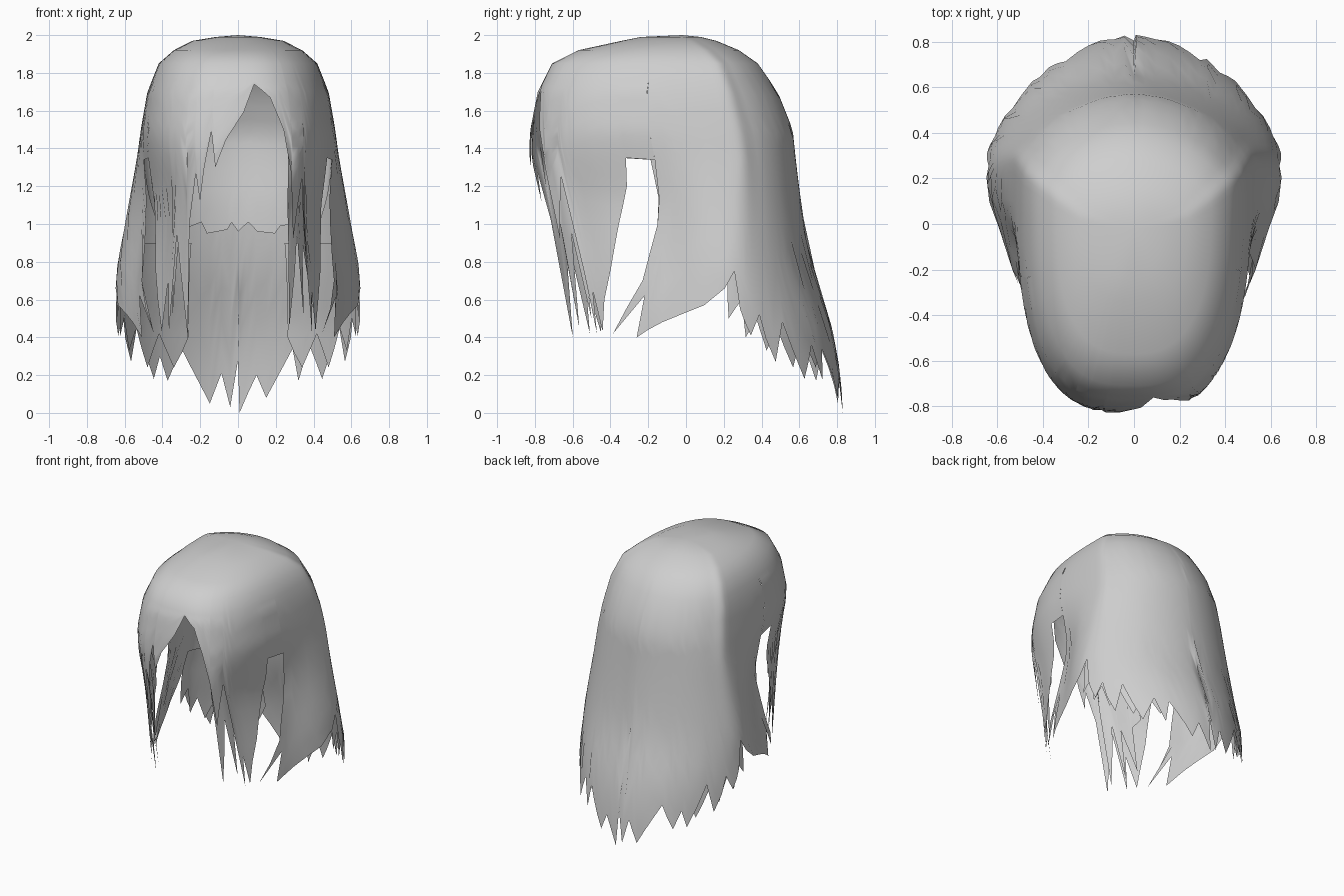
import bpy, bmesh, math

if "Cube" in bpy.data.objects:
    bpy.data.objects.remove(bpy.data.objects["Cube"])

hair = bpy.data.materials.new("light_grey_hair")
hair.diffuse_color = (0.62, 0.62, 0.62, 1)
hair.use_nodes = True
hair.node_tree.nodes["Principled BSDF"].inputs["Base Color"].default_value = hair.diffuse_color

# Head outline by height: z, half width, front y, back y, centre y, roundness
LEVELS = [
    (2.00, 0.00, -0.02, -0.02, -0.02, 2.0),
    (1.99, 0.12, -0.24, 0.08, -0.02, 2.1),
    (1.97, 0.24, -0.34, 0.16, 0.00, 2.3),
    (1.92, 0.34, -0.57, 0.28, 0.05, 2.5),
    (1.85, 0.42, -0.71, 0.38, 0.10, 2.6),
    (1.70, 0.48, -0.785, 0.485, 0.13, 2.7),
    (1.50, 0.515, -0.825, 0.565, 0.17, 2.7),
    (1.35, 0.535, -0.835, 0.58, 0.20, 2.6),
    (1.10, 0.58, -0.80, 0.61, 0.20, 2.3),
    (0.78, 0.64, -0.735, 0.66, 0.20, 2.1),
    (0.47, 0.66, -0.68, 0.77, 0.20, 2.0),
    (0.20, 0.65, -0.66, 0.82, 0.20, 2.0),
    (0.00, 0.64, -0.65, 0.83, 0.20, 2.0),
]


def clamp(f):
    f = max(0, min(1, f))
    return f * f * (3 - 2 * f)


def level_at(z):
    """Level index (fractional) for a height."""
    for i in range(len(LEVELS) - 1):
        a, b = LEVELS[i][0], LEVELS[i + 1][0]
        if z >= b:
            return i + (a - z) / (a - b)
    return len(LEVELS) - 1


def sweep(theta, z):
    """Side hair behind the ear gap bends forward as it falls."""
    t = abs(theta)
    if t < 75 or z > 1.35:
        return theta
    if z > 1.05:
        s = 2 * (1.35 - z) / 0.3
    elif z > 0.7:
        s = 2 + 10 * (1.05 - z) / 0.35
    else:
        s = 12 + 15 * min(1, (0.7 - z) / 0.28)
    return math.copysign(t - s * max(0, 1 - (t - 75) / 75), theta)


def surface(theta, v, scale, curl):
    i = min(int(v), len(LEVELS) - 2)
    f = v - i
    z, w, yf, yb, yc, p = (a + (b - a) * f for a, b in zip(LEVELS[i], LEVELS[i + 1]))
    a = math.radians(sweep(theta, z))
    c, s = math.cos(a), math.sin(a)
    low = clamp((1.55 - z) / 0.5)
    if c < 0:
        # the back narrows a little toward its middle
        p = p + (1.85 - p) * clamp(-2 * c)
    else:
        # the left of the fringe is fuller; the sides pinch in around the ear gap
        if s < 0:
            p += 0.25 * clamp(-4 * s) * (1 - low)
        pinch = low * (0.15 - 0.06 * clamp((0.9 - z) / 0.4))
        w *= 1 - pinch * clamp(c / 0.35) * clamp((0.95 - c) / 0.25)
    scale -= curl * clamp((1.5 - z) / 0.55)
    x = w * math.copysign(abs(s) ** (2 / p), s)
    y = -(yc - yf) * c ** (2 / p) if c > 0 else (yb - yc) * abs(c) ** (2 / p)
    return x * scale, yc + y * scale, z - (1 - scale) * 0.8 * max(0, z - 1.4)


def shell(name, hem, scale=1.0, top=2.0, rows=12, curl=0.0, inward=False):
    """Hair sheet falling from a height down to a jagged hem of (angle, z) points."""
    cols = []
    for (t0, z0), (t1, z1) in zip(hem, hem[1:]):
        n = max(1, math.ceil((t1 - t0) / 5))
        cols += [(t0 + (t1 - t0) * j / n, z0 + (z1 - z0) * j / n) for j in range(n)]
    cols.append(hem[-1])
    bm = bmesh.new()
    v0 = level_at(top)
    # shared rows over the dome, then rows spread down to each hem height
    dome = [v0]
    if top > 1.78:
        vs = level_at(1.76)
        dome += [k for k in range(len(LEVELS)) if v0 < k < vs] + [vs]
    grid = []
    for t, z in cols:
        v1 = level_at(z)
        vv = dome + [dome[-1] + (v1 - dome[-1]) * k / rows for k in range(1, rows + 1)]
        grid.append([bm.verts.new(surface(t, v, scale, curl)) for v in vv])
    for i in range(len(cols) - 1):
        if cols[i][0] == cols[i + 1][0]:
            continue  # slit beside the ear gap
        for k in range(len(grid[0]) - 1):
            bm.faces.new((grid[i][k], grid[i][k + 1], grid[i + 1][k + 1], grid[i + 1][k]))
    bmesh.ops.remove_doubles(bm, verts=bm.verts, dist=0.0005)
    bmesh.ops.dissolve_degenerate(bm, dist=0.0002, edges=bm.edges)
    if inward:
        bmesh.ops.reverse_faces(bm, faces=bm.faces)
    me = bpy.data.meshes.new(name)
    bm.to_mesh(me)
    bm.free()
    me.materials.append(hair)
    ob = bpy.data.objects.new(name, me)
    bpy.context.collection.objects.link(ob)
    bpy.ops.object.select_all(action='DESELECT')
    ob.select_set(True)
    bpy.context.view_layer.objects.active = ob
    bpy.ops.object.shade_smooth_by_angle(angle=math.radians(80))


def mirrored(hem):
    return [(-t, z) for t, z in reversed(hem)]


# Main hair: parted fringe, front locks, ear gaps, swept sides, long back
fringe = [(-23, 1.0), (-18, 1.27), (-17, 1.12), (-9, 1.49), (-8, 1.3),
          (6, 1.74), (14, 1.67), (21, 1.5), (26, 1.27), (27, 0.92)]
left_lock = [(24, 0.4), (28, 0.75), (32, 0.95), (36, 0.42), (38, 0.7), (42, 0.43)]
right_lock = [(36, 1.25), (38, 0.75), (40, 0.42), (41, 0.65), (43, 0.43)]
side = [(46, 0.6), (51, 0.76), (58, 1.0), (64, 1.2), (66, 1.35), (75, 1.34),
        (75, 0.42), (78.5, 0.62), (82.5, 0.4), (88, 0.48),
        (97, 0.57), (103, 0.75), (110, 0.55), (117, 0.41), (120, 0.52),
        (127, 0.27), (131, 0.48), (139, 0.18)]
back_right = [(145, 0.36), (149, 0.17), (152, 0.34), (165, 0.08), (170, 0.2),
              (179, 0.0), (180, 0.28)]
back_left = [(-180, 0.28), (-175.5, 0.03), (-171, 0.21), (-165, 0.05),
             (-151, 0.34), (-145, 0.17), (-142, 0.3)]
shell("main_hair", back_left + mirrored(left_lock + side) + fringe
      + right_lock + side + back_right)

# Shorter strands layered beneath the front locks and the side ends
lock = [(25, 0.95), (25.5, 0.45), (29, 0.75), (32, 0.95), (35, 0.5), (38, 0.9),
        (43, 0.55), (46, 0.9), (52, 0.95)]
ends = [(100, 0.7), (106, 0.5), (110, 0.6), (115, 0.4), (119, 0.5), (124, 0.33),
        (129, 0.45), (135, 0.24), (141, 0.42), (147, 0.24), (154, 0.4)]
for label, flip in (("right", lambda h: h), ("left", mirrored)):
    shell("under_lock_" + label, flip(lock), 0.965, 1.5, 8)
    shell("under_ends_" + label, flip(ends), 0.975, 0.9, 8)

# Inner layer at the back of the head, curling in to a short ragged hem
inner = [(85, 1.36), (100, 1.15), (115, 1.0), (125, 0.96), (140, 1.0), (150, 0.99),
         (154, 0.95), (166, 0.96), (172, 1.01), (180, 0.96), (185, 1.01), (188, 0.97),
         (202, 0.95), (206, 1.01), (220, 0.97), (245, 1.0), (260, 1.15), (275, 1.36)]
shell("inner_back_layer", [(t, z) for t, z in inner], 0.965, 1.95, 10, 0.18, True)
